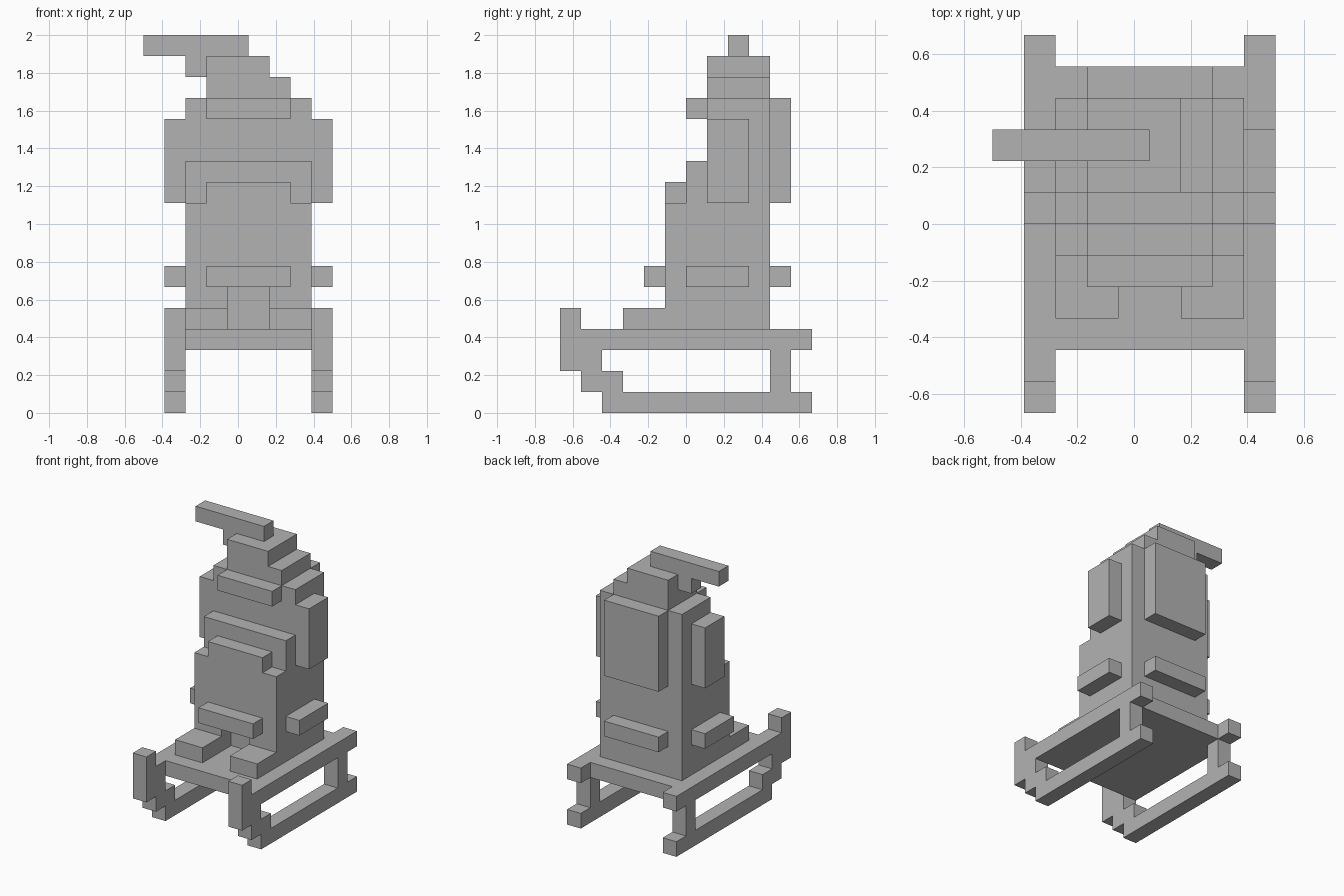
import bpy
import bmesh

if "Cube" in bpy.data.objects:
    bpy.data.objects.remove(bpy.data.objects["Cube"], do_unlink=True)

# Everything sits on a block grid: 9 wide, 12 deep, 18 high
U = 1 / 9
RIGHT, LEFT = (1, 2), (8, 9)

grey = bpy.data.materials.new("plain grey")
grey.use_nodes = True
COLOUR = (0.45, 0.45, 0.45, 1)
grey.diffuse_color = COLOUR
grey.node_tree.nodes["Principled BSDF"].inputs["Base Color"].default_value = COLOUR


def extrude(name, profile, x):
    """Side outline of (y, z) grid points, extruded between two x grid lines."""
    bm = bmesh.new()
    face = bm.faces.new([bm.verts.new(((x[0] - 4.5) * U, (y - 6) * U, z * U))
                         for y, z in profile])
    new = bmesh.ops.extrude_face_region(bm, geom=[face])["geom"]
    bmesh.ops.translate(bm, vec=((x[1] - x[0]) * U, 0, 0),
                        verts=[v for v in new if isinstance(v, bmesh.types.BMVert)])
    bmesh.ops.recalc_face_normals(bm, faces=bm.faces)
    mesh = bpy.data.meshes.new(name)
    bm.to_mesh(mesh)
    bm.free()
    mesh.materials.append(grey)
    obj = bpy.data.objects.new(name, mesh)
    bpy.context.scene.collection.objects.link(obj)
    return obj


def block(name, x, y, z):
    return extrude(name, [(y[0], z[0]), (y[1], z[0]), (y[1], z[1]), (y[0], z[1])], x)


# Sled
runner = [(2, 0), (12, 0), (12, 1), (3, 1), (3, 2), (2, 2), (2, 3), (12, 3),
          (12, 4), (1, 4), (1, 5), (0, 5), (0, 2), (1, 2), (1, 1), (2, 1)]
block("sled_deck", (2, 8), (2, 11), (3, 4))

# Paired parts
leg = [(3, 4), (6, 4), (6, 6), (5, 6), (5, 5), (3, 5)]
for side, x, leg_x in (("right", RIGHT, (2, 4)), ("left", LEFT, (6, 8))):
    extrude("sled_runner_" + side, runner, x)
    block("sled_post_" + side, x, (10, 11), (1, 3))
    extrude("leg_" + side, leg, leg_x)
    block("side_strap_" + side, x, (6, 9), (6, 7))
    block("arm_" + side, x, (7, 9), (10, 14))

# Body with its stepped chest
extrude("body", [(6, 4), (10, 4), (10, 15), (7, 15), (7, 12), (6, 12),
                 (6, 10), (5, 10), (5, 6), (6, 6)], (2, 8))
block("chest_step", (3, 7), (5, 6), (10, 11))
block("front_strap", (3, 7), (4, 5), (6, 7))
block("back_strap", (3, 7), (10, 11), (6, 7))
block("back_panel", (3, 7), (10, 11), (10, 15))
block("brow", (3, 7), (6, 7), (14, 15))

# Stepped top with its sideways tip
block("top_lower", (3, 7), (7, 10), (15, 16))
block("top_upper", (3, 6), (7, 10), (16, 17))
block("tip_support", (2, 3), (8, 9), (16, 17))
block("tip_bar", (0, 5), (8, 9), (17, 18))
